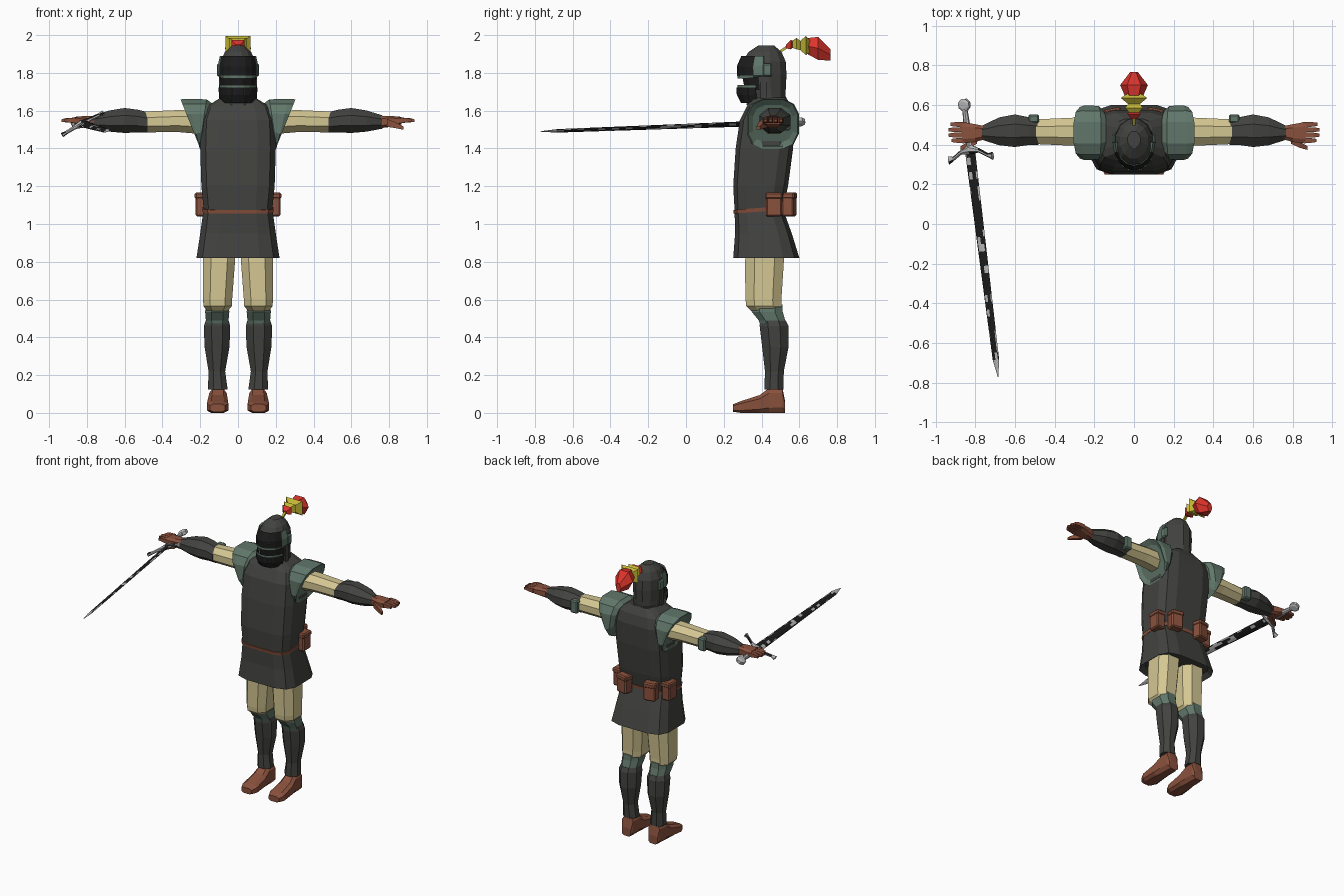
import bpy, bmesh, math, random
from mathutils import Matrix, Vector

random.seed(4)
cube = bpy.data.objects.get("Cube")
if cube:
    bpy.data.objects.remove(cube, do_unlink=True)


def material(name, r, g, b):
    m = bpy.data.materials.new(name)
    m.use_nodes = True
    m.diffuse_color = (r, g, b, 1)
    m.node_tree.nodes["Principled BSDF"].inputs["Base Color"].default_value = (r, g, b, 1)
    return m


charcoal = material("charcoal cloth", .055, .056, .051)
green = material("green grey armour", .12, .185, .145)
tan = material("tan cloth", .66, .57, .29)
leather = material("brown leather", .25, .082, .047)
red = material("red feather", .72, .035, .025)
yellow = material("yellow feather", .55, .47, .035)
silver = material("worn silver", .5, .5, .5)
black = material("black", .012, .012, .012)


def finish(name, bm, mats, mirror=False):
    bmesh.ops.recalc_face_normals(bm, faces=bm.faces)
    mesh = bpy.data.meshes.new(name)
    bm.to_mesh(mesh)
    bm.free()
    for m in mats:
        mesh.materials.append(m)
    ob = bpy.data.objects.new(name, mesh)
    bpy.context.collection.objects.link(ob)
    if mirror:
        ob.modifiers.new("mirror", 'MIRROR').use_clip = False
    return ob


def place(axis, p, a, b):
    return {'x': (p, a, b), 'y': (a, p, b), 'z': (a, b, p)}[axis]


def loft(name, axis, rings, mats, mirror=False, n=8, e=1, phase=.5, caps=True, rule=None):
    """Skin rings of (position, centre a, centre b, radius a, radius b, tilt along b)."""
    bm = bmesh.new()
    loops = []
    fit = math.cos(math.pi / n) ** e if phase else 1
    for p, a, b, ra, rb, *tilt in rings:
        loop = []
        for i in range(n):
            t = (i + phase) / n * math.tau
            c, s = (math.copysign(abs(f(t)) ** e, f(t)) / fit for f in (math.cos, math.sin))
            shift = tilt[0] * rb * s if tilt else 0
            loop.append(bm.verts.new(place(axis, p + shift, a + ra * c, b + rb * s)))
        loops.append(loop)
    for lo, hi in zip(loops, loops[1:]):
        for i in range(n):
            j = (i + 1) % n
            bm.faces.new((lo[i], lo[j], hi[j], hi[i]))
    if caps:
        bm.faces.new(loops[0])
        bm.faces.new(loops[-1])
    if rule:
        for f in bm.faces:
            f.material_index = rule(f.calc_center_median())
    return finish(name, bm, mats, mirror)


def box(name, centre, size, mat, turn=0, bevel=.008, mirror=True):
    bm = bmesh.new()
    bmesh.ops.create_cube(bm, size=1)
    bmesh.ops.scale(bm, vec=size, verts=bm.verts)
    if bevel:
        bmesh.ops.bevel(bm, geom=bm.edges[:], offset=bevel, segments=1, affect='EDGES')
    bmesh.ops.rotate(bm, matrix=Matrix.Rotation(turn, 3, 'Z'), verts=bm.verts)
    bmesh.ops.translate(bm, vec=centre, verts=bm.verts)
    return finish(name, bm, [mat], mirror)


# Tunic with flared skirt, and belt
loft("tunic", 'z', [
    (.85, 0, .43, .19, .15), (.82, 0, .425, .22, .175), (.95, 0, .41, .2, .15),
    (1.08, 0, .385, .182, .128), (1.2, 0, .395, .194, .145), (1.4, 0, .415, .2, .152),
    (1.55, 0, .43, .195, .145), (1.62, 0, .44, .17, .12), (1.67, 0, .44, .09, .09)],
    [charcoal], n=12, e=.5)
loft("belt", 'z', [(1.065, 0, .385, .186, .132, .08), (1.085, 0, .385, .189, .135, .08)],
     [leather], n=12, e=.5)

# Belt pouches with flaps
for name, x, y, turn in (("side", .192, .465, math.pi / 2), ("back", .105, .545, -.2)):
    box(name + "_pouches", (x, y, 1.1), (.085, .065, .12), leather, turn)
    box(name + "_pouch_flaps", (x, y, 1.15), (.092, .074, .035), leather, turn)

# Legs
loft("breeches", 'z', [
    (.86, .1, .42, .085, .1), (.8, .1, .415, .084, .103), (.6, .108, .41, .077, .095),
    (.565, .108, .412, .075, .093), (.54, .108, .42, .055, .075)],
    [tan], True, e=.75)
loft("knee_guards", 'z', [
    (.575, .11, .43, .06, .08), (.535, .11, .43, .064, .082), (.49, .11, .455, .06, .07),
    (.46, .11, .46, .055, .065)], [green], True, e=.8)
loft("greaves", 'z', [
    (.49, .11, .46, .06, .068), (.46, .111, .466, .07, .076), (.35, .111, .473, .066, .07),
    (.22, .112, .468, .044, .05), (.125, .107, .465, .052, .05)], [charcoal], True)
loft("shoes", 'y', [
    (.25, .108, .026, .04, .02), (.29, .108, .031, .057, .031), (.39, .107, .047, .052, .047),
    (.44, .106, .066, .046, .066), (.51, .105, .067, .043, .067), (.525, .105, .03, .035, .03)],
    [leather], True, e=.6)

# Arms
loft("sleeves", 'x', [(.18, .465, 1.54, .075, .065), (.32, .465, 1.545, .07, .058),
                      (.5, .465, 1.54, .062, .055)], [tan], True)
loft("bracers", 'x', [
    (.48, .465, 1.538, .066, .054), (.53, .468, 1.545, .07, .06), (.6, .47, 1.548, .082, .066),
    (.68, .467, 1.545, .07, .056), (.765, .46, 1.54, .036, .035)], [charcoal], True)
box("elbow_guards", (.505, .53, 1.54), (.055, .045, .09), green)
loft("pauldrons", 'x', [
    (.16, .46, 1.54, .11, .1, -.2), (.185, .46, 1.535, .135, .125, -.15),
    (.235, .46, 1.53, .138, .132, .25), (.252, .46, 1.53, .13, .13, .4),
    (.235, .46, 1.53, .105, .1, .4)], [green], True, n=12, e=.7)

# Hands with four fingers and a thumb
loft("palms", 'x', [(.755, .46, 1.54, .034, .032), (.8, .458, 1.543, .045, .03),
                    (.865, .46, 1.547, .054, .02)], [leather], True, e=.6)
for i, tip in enumerate((.92, .935, .935, .925)):
    y = .421 + i * .027
    loft("finger_%d" % i, 'x', [(.85, y, 1.548, .013, .015), (tip - .03, y, 1.55, .012, .012),
                                (tip, y, 1.547, .008, .007)], [leather], True, n=4)
loft("thumbs", 'x', [(.79, .425, 1.535, .02, .02), (.835, .4, 1.523, .016, .016),
                     (.875, .382, 1.508, .009, .009)], [leather], True, n=4)

# Helmet with dark face opening
loft("helmet", 'z', [
    (1.62, 0, .435, .078, .085), (1.66, 0, .43, .088, .095), (1.71, 0, .42, .09, .108),
    (1.79, 0, .414, .096, .118), (1.86, 0, .414, .093, .114), (1.91, 0, .418, .07, .088),
    (1.945, 0, .425, .032, .042)], [charcoal, black], n=12,
    rule=lambda c: int(c.y < .37 and 1.67 < c.z < 1.81))
loft("neck_guard", 'z', [(1.63, 0, .43, .105, .11), (1.675, 0, .428, .092, .1)],
     [charcoal], n=12)


def face_guard(name, spread, rows, cols, margin):
    """Curved plate around the face with dark inset slots."""
    bm = bmesh.new()
    grid = []
    for z, y, rx, ry in rows:
        angles = [math.radians(spread) * (2 * i / cols - 1) for i in range(cols + 1)]
        grid.append([bm.verts.new((rx * math.sin(t), y - ry * math.cos(t), z)) for t in angles])
    for lo, hi in zip(grid, grid[1:]):
        for i in range(cols):
            bm.faces.new((lo[i], lo[i + 1], hi[i + 1], hi[i]))
    panes = [f for f in bm.faces if f.calc_center_median().y < .38]
    bmesh.ops.inset_individual(bm, faces=panes, thickness=margin)
    for f in panes:
        f.material_index = 1
    ob = finish(name, bm, [green, black])
    ob.modifiers.new("thickness", 'SOLIDIFY').thickness = .014


face_guard("visor", 88, [(1.785, .415, .107, .143), (1.835, .415, .108, .146),
                         (1.89, .415, .096, .122)], 8, .011)
face_guard("chin_guard", 72, [(1.655, .415, .09, .12), (1.695, .415, .1, .14),
                              (1.735, .415, .103, .142)], 8, .011)
# Visor hinges and skull band
box("visor_hinges", (.102, .43, 1.815), (.02, .05, .07), green)
box("jaw_straps", (.095, .41, 1.72), (.012, .03, .13), charcoal, bevel=0)

# Plume
loft("plume_stem", 'y', [(.48, 0, 1.9, .008, .008), (.56, 0, 1.955, .008, .008)], [yellow], n=4)
loft("plume_collar", 'y', [(.53, 0, 1.94, .012, .01), (.555, 0, 1.95, .035, .025),
                           (.575, 0, 1.95, .01, .01)], [red], n=4)
loft("plume_base", 'y', [(.55, 0, 1.95, .012, .012), (.585, 0, 1.955, .045, .03),
                         (.605, 0, 1.945, .03, .025), (.635, 0, 1.945, .066, .05),
                         (.66, 0, 1.94, .03, .03)], [yellow], n=4)
loft("plume_feathers", 'y', [(.61, 0, 1.945, .02, .02), (.65, 0, 1.94, .048, .052),
                             (.7, 0, 1.93, .07, .07), (.765, 0, 1.895, .02, .035)], [red], n=6, phase=0)

# Sword, built along its own y axis and then laid in the right hand
start, tip = Vector((-.855, .6, 1.54)), Vector((-.685, -.77, 1.49))
along = (tip - start).normalized()
wide = Vector((.24, .03, .13))
wide = (wide - along * wide.dot(along)).normalized()
frame = Matrix((wide, along, wide.cross(along))).transposed().to_4x4()
frame.translation = start
length = (tip - start).length

steps = 30
blade_rings = []
for i in range(steps):
    t = i / steps
    blade_rings.append((.23 + (length - .28) * t, 0, 0, .029 - .011 * t, .007 - .002 * t))
blade_rings.append((length, 0, 0, .002, .001))
worn = lambda c: int(c.y > length - .1 or random.random() < .2)
sword = [
    loft("sword_blade", 'y', blade_rings, [black, silver], phase=0, rule=worn),
    loft("sword_grip", 'y', [(.02, 0, 0, .012, .012), (.1, 0, 0, .016, .014),
                             (.24, 0, 0, .013, .012)], [silver]),
    loft("sword_pommel", 'z', [(-.016, 0, 0, .018, .018), (-.01, 0, 0, .03, .03),
                               (.01, 0, 0, .03, .03), (.016, 0, 0, .018, .018)], [silver]),
    loft("sword_guard", 'x', [
        (-.125, .27, 0, .02, .012), (-.1, .265, 0, .01, .009), (-.05, .235, 0, .011, .01),
        (0, .225, 0, .025, .018), (.05, .235, 0, .011, .01), (.1, .265, 0, .01, .009),
        (.125, .27, 0, .02, .012)], [silver, black],
        rule=lambda c: int(random.random() < .2)),
]
for part in sword:
    part.matrix_world = frame
